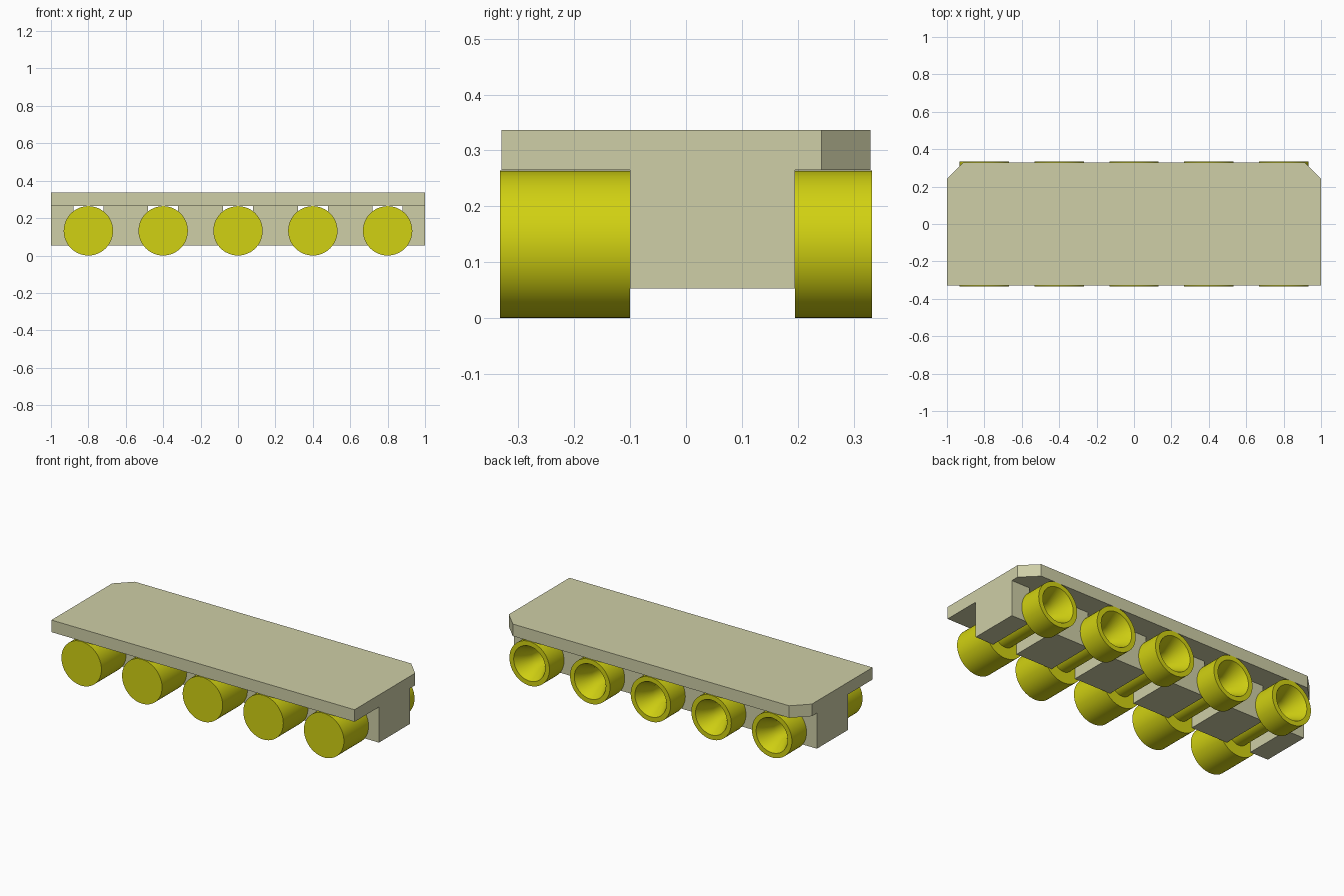
import bpy
import bmesh
import math

cube = bpy.data.objects.get("Cube")
if cube:
    bpy.data.objects.remove(cube, do_unlink=True)


def make_material(name, rgb):
    mat = bpy.data.materials.new(name)
    mat.use_nodes = True
    mat.diffuse_color = (*rgb, 1)
    mat.node_tree.nodes["Principled BSDF"].inputs["Base Color"].default_value = (*rgb, 1)
    return mat


beige = make_material("beige", (0.62, 0.62, 0.385))
yellow = make_material("yellow", (0.64, 0.64, 0.006))


def add_object(name, bm, mat):
    bmesh.ops.recalc_face_normals(bm, faces=bm.faces)
    mesh = bpy.data.meshes.new(name)
    bm.to_mesh(mesh)
    bm.free()
    mesh.materials.append(mat)
    obj = bpy.data.objects.new(name, mesh)
    bpy.context.collection.objects.link(obj)
    return obj


def prism(name, outline, z0, z1, mat):
    """Extrude a flat outline upwards from z0 to z1."""
    bm = bmesh.new()
    face = bm.faces.new([bm.verts.new((x, y, z0)) for x, y in outline])
    top = bmesh.ops.extrude_face_region(bm, geom=[face])["geom"]
    verts = [v for v in top if isinstance(v, bmesh.types.BMVert)]
    bmesh.ops.translate(bm, verts=verts, vec=(0, 0, z1 - z0))
    return add_object(name, bm, mat)


def lathe_y(name, profile, x, z, mat, sides=48):
    """Turn (radius, y) points around an axis parallel to y."""
    bm = bmesh.new()
    rings = []
    for r, y in profile:
        if r == 0:
            rings.append([bm.verts.new((x, y, z))] * sides)
        else:
            angles = [2 * math.pi * i / sides for i in range(sides)]
            rings.append([bm.verts.new((x + r * math.cos(a), y, z + r * math.sin(a)))
                          for a in angles])
    for a, b in zip(rings, rings[1:]):
        for i in range(sides):
            j = (i + 1) % sides
            corners = list(dict.fromkeys((a[i], a[j], b[j], b[i])))
            bm.faces.new(corners)
    obj = add_object(name, bm, mat)
    bpy.ops.object.select_all(action='DESELECT')
    obj.select_set(True)
    bpy.context.view_layer.objects.active = obj
    bpy.ops.object.shade_smooth_by_angle(angle=math.radians(30))
    return obj


# Top plate with two clipped rear corners
prism("top_plate", [(-1, -0.33), (1, -0.33), (1, 0.242), (0.912, 0.33),
                    (-0.912, 0.33), (-1, 0.242)], 0.265, 0.337, beige)

# Housing blocks separated by a slot at each nozzle
centres = [-0.8, -0.4, 0, 0.4, 0.8]
slot = 0.08
starts = [-1] + [c + slot for c in centres]
ends = [c - slot for c in centres] + [1]
for n, (a, b) in enumerate(zip(starts, ends), 1):
    prism(f"housing_block_{n}", [(a, -0.1), (b, -0.1), (b, 0.195), (a, 0.195)],
          0.053, 0.265, beige)

# Nozzles: solid front drum, thin shaft, flared rear cup with a bore
profile = [(0, -0.333), (0.132, -0.333), (0.132, -0.1), (0.066, -0.1),
           (0.066, 0.195), (0.132, 0.195), (0.132, 0.333), (0.104, 0.333),
           (0.055, 0.235), (0.055, 0.1), (0, 0.1)]
for n, x in enumerate(centres, 1):
    lathe_y(f"nozzle_{n}", profile, x, 0.132, yellow)
